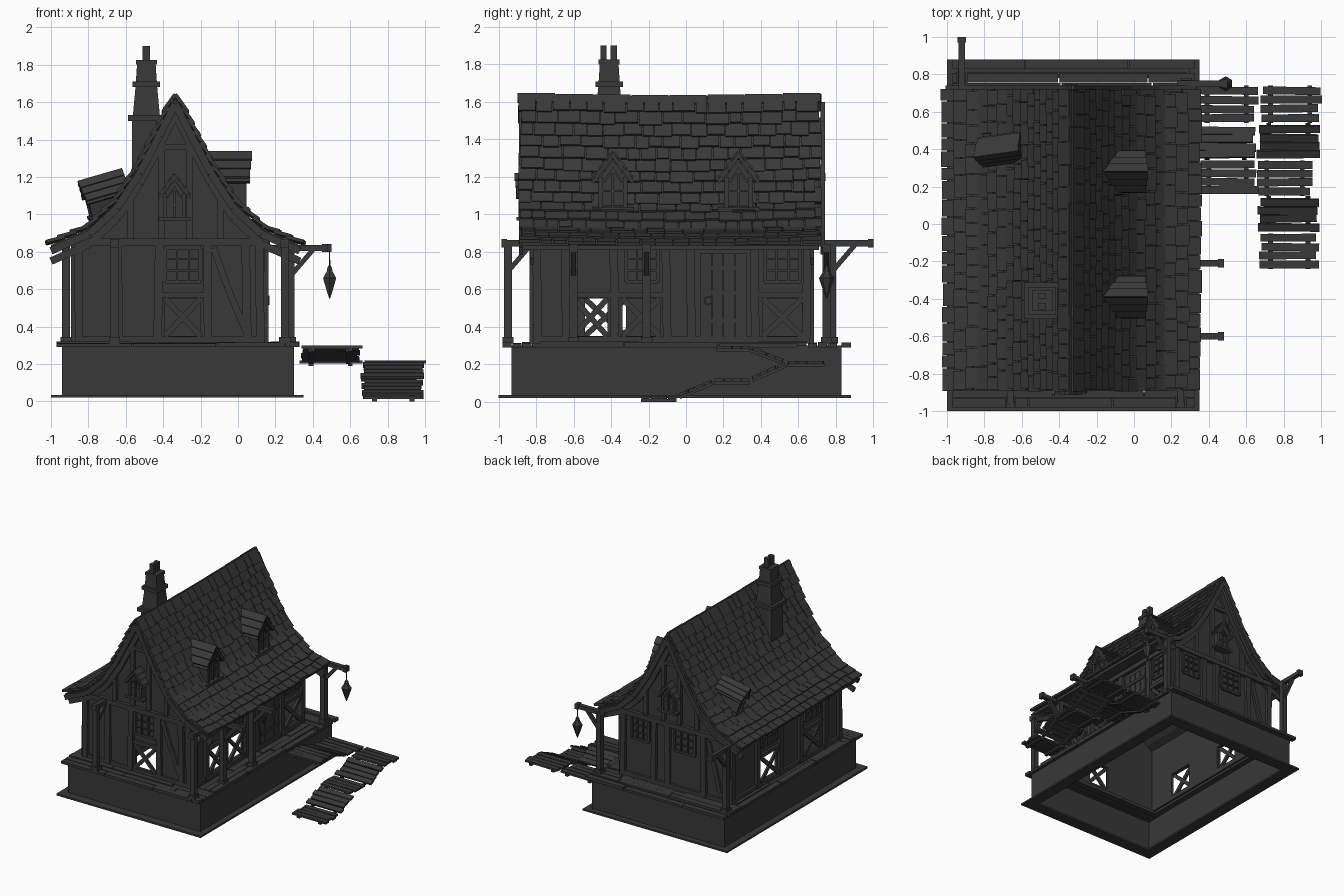
import bpy, bmesh, math, random
from mathutils import Vector, Matrix

random.seed(4)
if "Cube" in bpy.data.objects:
    bpy.data.objects.remove(bpy.data.objects["Cube"])

mat = bpy.data.materials.new("charcoal")
mat.use_nodes = True
mat.diffuse_color = (0.04, 0.04, 0.04, 1)
mat.node_tree.nodes["Principled BSDF"].inputs["Base Color"].default_value = mat.diffuse_color

X, Y, Z = Vector((1, 0, 0)), Vector((0, 1, 0)), Vector((0, 0, 1))
XL, XR, YF, YB = -0.87, 0.14, -0.81, 0.66      # house walls
MID, Z0, Z1 = -0.335, 0.31, 0.87               # ridge x, wall bottom and top


def finish(bm, name):
    bmesh.ops.recalc_face_normals(bm, faces=bm.faces)
    me = bpy.data.meshes.new(name)
    bm.to_mesh(me)
    bm.free()
    me.materials.append(mat)
    ob = bpy.data.objects.new(name, me)
    bpy.context.collection.objects.link(ob)


def box(bm, lo, hi, M=Matrix()):
    lo, hi = Vector(lo), Vector(hi)
    S = Matrix.Diagonal((*(hi - lo), 1))
    bmesh.ops.create_cube(bm, size=1, matrix=M @ Matrix.Translation((lo + hi) / 2) @ S)


def beam(bm, p0, p1, w, t, ref=Z):
    """Bar from p0 to p1, width w across and thickness t along ref."""
    p0, p1 = Vector(p0), Vector(p1)
    d = (p1 - p0).normalized()
    side = ref.cross(d).normalized()
    M = Matrix((d, side, d.cross(side))).transposed().to_4x4()
    M.translation = (p0 + p1) / 2
    h = Vector(((p1 - p0).length, w, t)) / 2
    box(bm, -h, h, M)


def prism(bm, pts, a, b, M=Matrix()):
    """Extrude an outline given in (x, z) from y=a to y=b."""
    f = bm.faces.new([bm.verts.new(M @ Vector((x, a, z))) for x, z in pts])
    r = bmesh.ops.extrude_face_region(bm, geom=[f])
    move = M.to_3x3() @ Vector((0, b - a, 0))
    bmesh.ops.translate(bm, verts=[v for v in r["geom"] if isinstance(v, bmesh.types.BMVert)], vec=move)


# Roof curve on one side, as (distance from ridge, height)
CURVE = [Vector(p) for p in ((0, 1.62), (.085, 1.45), (.19, 1.25), (.31, 1.065), (.46, .925), (.665, .835))]
LENGTH = sum((b - a).length for a, b in zip(CURVE, CURVE[1:]))


def along(s):
    for a, b in zip(CURVE, CURVE[1:]):
        n = (b - a).length
        if s <= n or b is CURVE[-1]:
            return a + (b - a) * (s / n), (b - a) / n
        s -= n


# Hollow stone base and its trims
def ring(bm, x0, x1, y0, y1, z0, z1, t):
    for xa, xb in ((x0, x0 + t), (x1 - t, x1)):
        box(bm, (xa, y0, z0), (xb, y1, z1))
    for ya, yb in ((y0, y0 + t), (y1 - t, y1)):
        box(bm, (x0 + t, ya, z0), (x1 - t, yb, z1))


bm = bmesh.new()
ring(bm, -.94, .3, -.93, .83, .03, .3, .02)
finish(bm, "base_walls")
bm = bmesh.new()
ring(bm, -1, .35, -1, .88, .02, .035, .1)
finish(bm, "base_trim")

# Deck boards around the house
bm = bmesh.new()
strips = [(y, y + .05, 0) for y in (-.98, -.927, -.874, -.821, .65, .703, .756, .83)]
strips += [(x, x + .05, 1) for x in (-.97, -.917, .12, .173, .226, .279)]
for a, b, lengthwise in strips:
    p, end = (-.78, .65) if lengthwise else (-.97, .33)
    while p < end - .05:
        q = min(end, p + random.uniform(.35, .6))
        z = .315 + random.uniform(-.006, .006)
        lo, hi = ((a, p), (b, q - .006)) if lengthwise else ((p, a), (q - .006, b))
        box(bm, (*lo, .29), (*hi, z))
        p = q
finish(bm, "deck_boards")

# Each side: u runs along the wall, the origin is on the wall face
SIDES = {
    "front": (lambda u, z, o=0: Vector((u, YF - o, z)), -Y, XL, XR),
    "back": (lambda u, z, o=0: Vector((u, YB + o, z)), Y, XL, XR),
    "right": (lambda u, z, o=0: Vector((XR + o, u, z)), X, YF, YB),
    "left": (lambda u, z, o=0: Vector((XL - o, u, z)), -X, YF, YB),
}
CROSSES = {"front": [(-.39, -.2)], "right": [(-.6, -.42), (-.34, -.14), (.41, .62)],
           "left": [(-.54, -.32), (.03, .25)], "back": []}
PANES = {"front": [(-.39, -.2)], "right": [(-.32, -.15), (.42, .61)],
         "left": [(-.54, -.34), (.04, .24)], "back": [(-.55, -.36), (-.12, .04)]}
STUDS = {"front": [-.64, -.43, -.16, .05], "right": [-.64, -.38, -.1, .03, .37],
         "left": [-.6, -.27, 0, .3], "back": [-.64, -.3, -.17]}

for name, (P, n, u0, u1) in SIDES.items():
    h0, h1 = .35, .55
    # Wall built around the cross-braced openings
    bm = bmesh.new()
    edges = [u0] + [e for c in CROSSES[name] for e in c] + [u1]
    zm = (h0 + h1) / 2
    rects = [(u0, u1, Z0, h0), (u0, u1, h1, Z1)]
    rects += [(edges[i], edges[i + 1], h0, h1) for i in range(0, len(edges), 2)]
    for a, b, za, zb in rects:
        beam(bm, P(a, (za + zb) / 2, -.01), P(b, (za + zb) / 2, -.01), zb - za, .02, n)
    finish(bm, name + "_wall")

    # Timber frame, cross braces and window bars
    bm = bmesh.new()

    def bar(a, za, b, zb, w, t=.02):
        beam(bm, P(a, za, t / 2), P(b, zb, t / 2), w, t, n)

    bar(u0, .33, u1, .33, .035)
    bar(u0, .85, u1, .85, .04, .03)
    for u in [u0 + .02, u1 - .02] + STUDS[name]:
        bar(u, Z0, u + random.uniform(-.01, .01), Z1, .045, .024)
    for a, b in CROSSES[name]:
        bar(a, h0, b, h1, .03)
        bar(a, h1, b, h0, .03, .016)
        bar(a - .02, .57, b + .02, .57, .03)
    for a, b in PANES[name]:
        for i in range(4):
            u, z = a + (b - a) * i / 3, .64 + .18 * i / 3
            w = .02 if i in (0, 3) else .009
            bar(u, .64, u, .82, w, .016)
            bar(a, z, b, z, w, .014)
    if name == "front":
        bend = [(-.13, .82), (-.06, .62), (.04, .38)]
        for (a, za), (b, zb) in zip(bend, bend[1:]):
            bar(a, za, b, zb, .035)
    if name == "back":
        bar(-.8, .36, -.68, .8, .035)
    finish(bm, name + "_timbers")

# Door with planks, hinges and a ring handle
bm = bmesh.new()
for i in range(4):
    y = .075 + i * .063
    box(bm, (XR, y, .34), (XR + .015, y + .06, .79))
for z in (.42, .57, .7):
    box(bm, (XR, .08, z), (XR + .022, .32, z + .025))
for i in range(8):
    a, b = (i * math.tau / 8, (i + 1) * math.tau / 8)
    c = Vector((XR + .025, .12, .54))
    beam(bm, c + Vector((0, math.cos(a), math.sin(a))) * .022,
         c + Vector((0, math.cos(b), math.sin(b))) * .022, .008, .008, X)
finish(bm, "door")

# Gables with studs and barge boards
half = [(.505, .83), (.505, .895)] + [(p.x, p.y - .012) for p in CURVE[-3:0:-1]]
outline = [(MID + x, z) for x, z in half] + [(MID, 1.6)] + [(MID - x, z) for x, z in half[::-1]]
for name, y, s in (("front", YF, -1), ("back", YB, 1)):
    bm = bmesh.new()
    prism(bm, outline, y, y - s * .02)
    for x, top in ((-.24, 1.08), (-.075, 1.38), (.075, 1.38), (.24, 1.08)):
        beam(bm, (MID + x, y + s * .01, .86), (MID + x, y + s * .01, top), .035, .022, Y)
    beam(bm, (MID - .08, y + s * .01, 1.36), (MID + .08, y + s * .01, 1.36), .03, .025, Y)
    for m in (-1, 1):
        for a, b in zip(CURVE, CURVE[1:]):
            for off, o in ((.03, .07), (.085, .012)):
                beam(bm, (MID + m * a.x, y + s * o, a.y - off), (MID + m * b.x, y + s * o, b.y - off), .04, .022, Y)
    finish(bm, name + "_gable")

# Roof shell
bm = bmesh.new()
top = [(MID + p.x, p.y) for p in CURVE]
under = [(MID + p.x, p.y - .025) for p in CURVE]
for m in (1, -1):
    flip = [(MID + m * (x - MID), z) for x, z in top + under[::-1]]
    prism(bm, flip, -.88, .71)
finish(bm, "roof_shell")

# Overlapping shingles
bm = bmesh.new()
ROWS = 15
for m in (1, -1):
    for r in range(ROWS):
        p, d = along((r + .5) * LENGTH / ROWS)
        y = -.9 + random.uniform(0, .02)
        while y < .69:
            w = min(random.uniform(.06, .13), .725 - y)
            t = Vector((m * d.x, 0, d.y))
            nrm = Vector((-m * d.y * m * m, 0, m * d.x)) * m
            nrm = Vector((m * abs(d.y), 0, abs(d.x)))
            c = Vector((MID + m * p.x, y + w / 2, p.y)) + nrm * .012
            ln = .05 + random.uniform(-.006, .008)
            sag = Vector((0, 0, -.012 * math.sin((y + .9) * math.pi / 1.6)))
            beam(bm, c - t * .05 + sag, c + t * ln + nrm * .016 + sag, w - .005, .018, nrm)
            y += w
finish(bm, "roof_shingles")
bm = bmesh.new()
for i in range(8):
    y = -.9 + i * .2025
    z = 1.635 - .012 * math.sin((i + .5) * math.pi / 8)
    for m in (1, -1):
        beam(bm, (MID + m * .012, y + .001, z - .012), (MID + m * .012, y + .2, z - .012), .05, .016, Vector((m * 2, 0, 1)))
finish(bm, "ridge_caps")


# Gabled window: local front faces -y, sill at z = 0
def dormer(name, M, depth):
    bm = bmesh.new()
    prism(bm, [(-.075, 0), (.075, 0), (.075, .17), (0, .27), (-.075, .17)], 0, depth, M)
    box(bm, (-.11, -.03, -.005), (.11, .03, .02), M)
    for m in (1, -1):
        box(bm, (m * .065 - .012, -.016, .02), (m * .065 + .012, .01, .18), M)
        prism(bm, [(0, .31), (m * .115, .155), (m * .1, .145), (0, .28)], -.035, depth, M)
        for k in range(3):
            x, z = m * (.022 + .034 * k), .296 - .047 * k
            prism(bm, [(x - m * .02, z + .024), (x + m * .022, z - .02), (x + m * .016, z - .03), (x - m * .02, z + .01)],
                  -.045 + .006 * k, depth, M)
        prism(bm, [(m * .055, .15), (m * .042, .15), (0, .215), (0, .235)], -.014, 0, M)
    box(bm, (-.007, -.012, .02), (.007, 0, .22), M)
    box(bm, (-.06, -.01, .1), (.06, 0, .11), M)
    finish(bm, name)


def place(loc, turn, scale=1, tilt=0, lean=0):
    return (Matrix.Translation(loc) @ Matrix.Rotation(math.radians(turn), 4, "Z")
            @ Matrix.Rotation(math.radians(tilt), 4, "X") @ Matrix.Rotation(math.radians(lean), 4, "Y")
            @ Matrix.Scale(scale, 4))


for i, y in enumerate((-.39, .28)):
    dormer(f"right_dormer_{i + 1}", place((.03, y, 1.02), 90), .24)
dormer("left_dormer", place((-.77, .41, .97), -82, .72, 16, 10), .3)
dormer("front_bay_window", place((MID - .005, -.88, .97), 0, .78), .12)
dormer("back_bay_window", place((MID, .71, .97), 180, .78), .1)

# Chimney, stacked tapering blocks and two pots
bm = bmesh.new()
for z0, z1, a, b in ((1.12, 1.5, .078, .078), (1.5, 1.53, .098, .098), (1.53, 1.68, .072, .058),
                     (1.68, 1.71, .073, .073), (1.71, 1.8, .056, .05), (1.8, 1.825, .056, .056)):
    bmesh.ops.create_cone(bm, cap_ends=True, segments=4, radius1=a * 2 ** .5, radius2=b * 2 ** .5, depth=z1 - z0,
                          matrix=Matrix.Translation((-.49, -.41, (z0 + z1) / 2)) @ Matrix.Rotation(math.pi / 4, 4, "Z"))
for y in (-.44, -.385):
    box(bm, (-.51, y - .017, 1.82), (-.47, y + .017, 1.9))
finish(bm, "chimney")

# Porch posts with arms and braces: foot position, arm direction, reach both ways
POSTS = [((.28, -.6), X, .2, .16), ((.28, -.21), X, .2, .16), ((.28, .75), X, .22, .05),
         ((-.92, .78), Y, .22, .1), ((-.66, -.95), -Y, .035, .16), ((.25, -.95), -Y, .035, .16)]
for i, ((x, y), d, out, back) in enumerate(POSTS):
    bm = bmesh.new()
    z = .82 if d == X else .845
    foot = Vector((x, y, 0))
    beam(bm, foot + Z * .31, foot + Z * z, .042, .042, Y)
    beam(bm, foot + Z * .31, foot + Z * .345, .06, .06, Y)
    beam(bm, foot - d * back + Z * z, foot + d * out + Z * z, .034, .034)
    beam(bm, foot + d * (out - .03) + Z * z, foot + d * out + Z * z, .045, .045)
    k = .12 if out > .1 else -.12
    beam(bm, foot + Z * (z - .15), foot + d * k + Z * (z - .01), .026, .026)
    finish(bm, f"porch_post_{i + 1}")

# Hanging lantern
bm = bmesh.new()
rings = [(.55, .003), (.575, .012), (.585, .016), (.645, .036), (.66, .04), (.695, .018), (.715, .014), (.73, .004), (.82, .003)]
for (z0, a), (z1, b) in zip(rings, rings[1:]):
    bmesh.ops.create_cone(bm, cap_ends=True, segments=6, radius1=a, radius2=b, depth=z1 - z0,
                          matrix=Matrix.Translation((.49, .75, (z0 + z1) / 2)))
finish(bm, "lantern")

# Plank walkway: x range, then (y, z) at both ends of each section
WALK = [(.35, .65, .16, .29, .34, .29), (.34, .64, .35, .285, .52, .22), (.34, .65, .54, .21, .74, .21),
        (.68, .99, .54, .21, .74, .21), (.67, .98, .35, .125, .53, .205), (.66, .95, .15, .115, .34, .115),
        (.67, .98, -.04, .035, .14, .11), (.68, .98, -.24, .022, -.05, .022)]
for i, (x0, x1, y0, z0, y1, z1) in enumerate(WALK):
    bm = bmesh.new()
    a, b = Vector((0, y0, z0)), Vector((0, y1, z1))
    up = X.cross(b - a).normalized()
    for k in range(4):
        c = a.lerp(b, (k + .5) / 4)
        e0, e1 = random.uniform(-.015, .01), random.uniform(-.01, .015)
        beam(bm, c + X * (x0 + e0), c + X * (x1 + e1) + Y * random.uniform(-.006, .006), .042, .016, up)
    for x in (x0 + .05, x1 - .05):
        beam(bm, a + X * x - up * .014, b + X * x - up * .014, .025, .016, up)
    finish(bm, f"walkway_section_{i + 1}")
